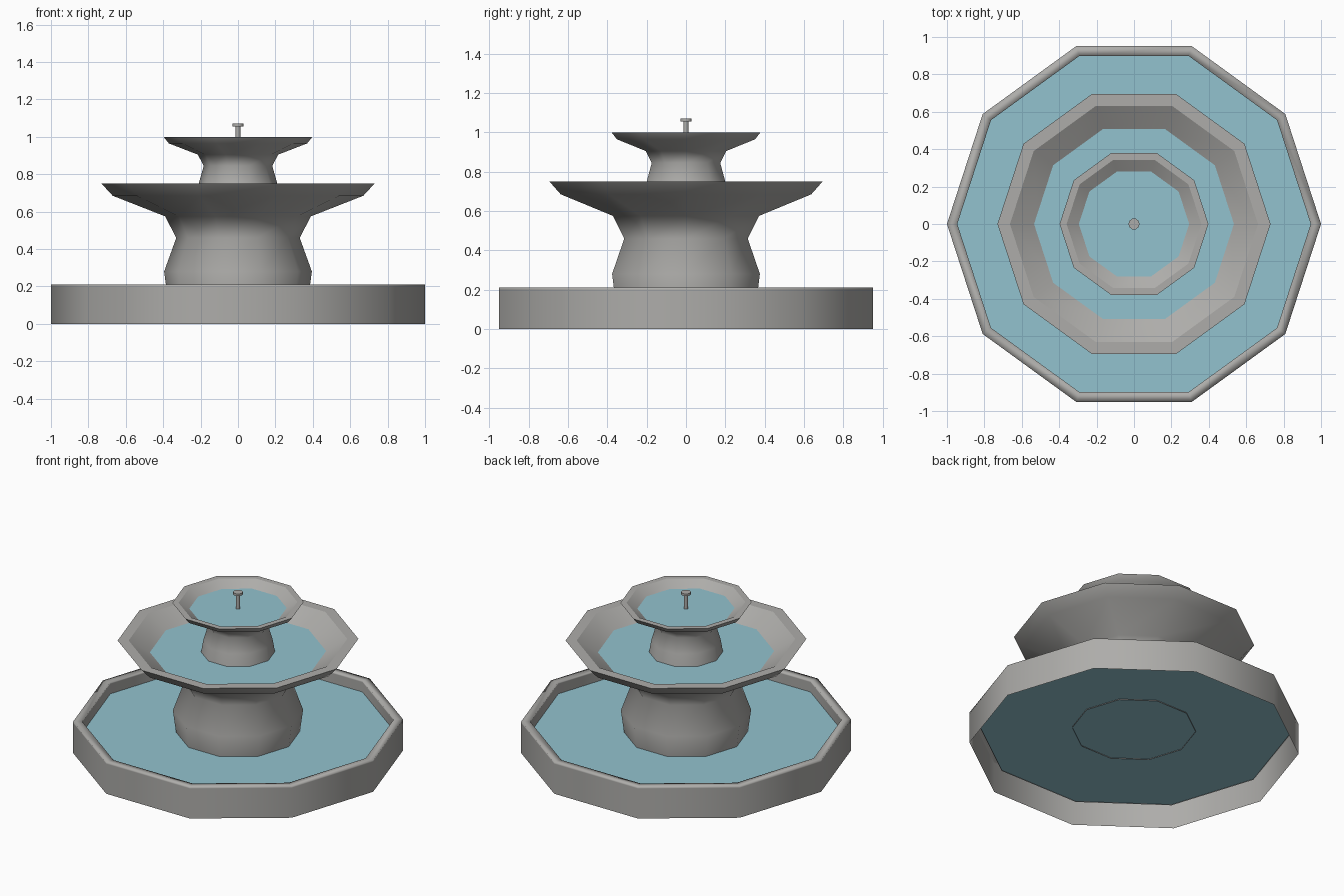
import bpy, bmesh, math

if "Cube" in bpy.data.objects:
    bpy.data.objects.remove(bpy.data.objects["Cube"])


def material(name, rgb):
    m = bpy.data.materials.new(name)
    m.diffuse_color = (*rgb, 1)
    m.use_nodes = True
    m.node_tree.nodes["Principled BSDF"].inputs["Base Color"].default_value = m.diffuse_color
    return m


STONE = material("grey stone", (0.42, 0.415, 0.40))
WATER = material("pale blue water", (0.29, 0.54, 0.62))


def lathe(name, profile, mat, sharp=(), cap=False, sides=10):
    """Spin (radius, height) points around z; rings listed in sharp stay crisp."""
    bm = bmesh.new()
    rings = []
    for r, z in profile:
        rings.append([bm.verts.new((r * math.cos(math.tau * k / sides),
                                    r * math.sin(math.tau * k / sides), z))
                      for k in range(sides)])
    for a, b in zip(rings, rings[1:]):
        for k in range(sides):
            n = (k + 1) % sides
            bm.faces.new((a[k], a[n], b[n], b[k])).smooth = True
    if cap:
        bm.faces.new(rings[-1])
    for i in sharp:
        for k in range(sides):
            e = bm.edges.get((rings[i][k], rings[i][(k + 1) % sides]))
            if e:
                e.smooth = False
    me = bpy.data.meshes.new(name)
    bm.to_mesh(me)
    bm.free()
    me.materials.append(mat)
    ob = bpy.data.objects.new(name, me)
    bpy.context.collection.objects.link(ob)
    return ob


# Lower basin: open underneath, softly shaded rim
lathe("lower_basin", [(1, 0), (1, 0.2), (1, 0.21), (0.945, 0.21),
                      (0.945, 0.2), (0.945, 0.13)], STONE)

# Middle pedestal flowing into the wide bowl
lathe("middle_bowl", [(0.375, 0.13), (0.395, 0.28), (0.33, 0.46), (0.39, 0.575),
                      (0.67, 0.685), (0.73, 0.75), (0.663, 0.75), (0.52, 0.661)],
      STONE, sharp=(5, 6))

# Upper pedestal and small bowl
lathe("upper_bowl", [(0.225, 0.665), (0.21, 0.75), (0.183, 0.845), (0.215, 0.905),
                     (0.37, 0.965), (0.398, 1.0), (0.36, 1.0), (0.285, 0.953)],
      STONE, sharp=(5, 6))

# Water surfaces
for name, radius, height in (("lower_water", 0.945, 0.135),
                             ("middle_water", 0.535, 0.67),
                             ("upper_water", 0.295, 0.96)):
    lathe(name, [(radius, height)], WATER, cap=True)

# Spout on top
lathe("spout", [(0.013, 0.955), (0.013, 1.055), (0.03, 1.055), (0.03, 1.07)],
      STONE, sharp=(1, 2, 3), cap=True)
